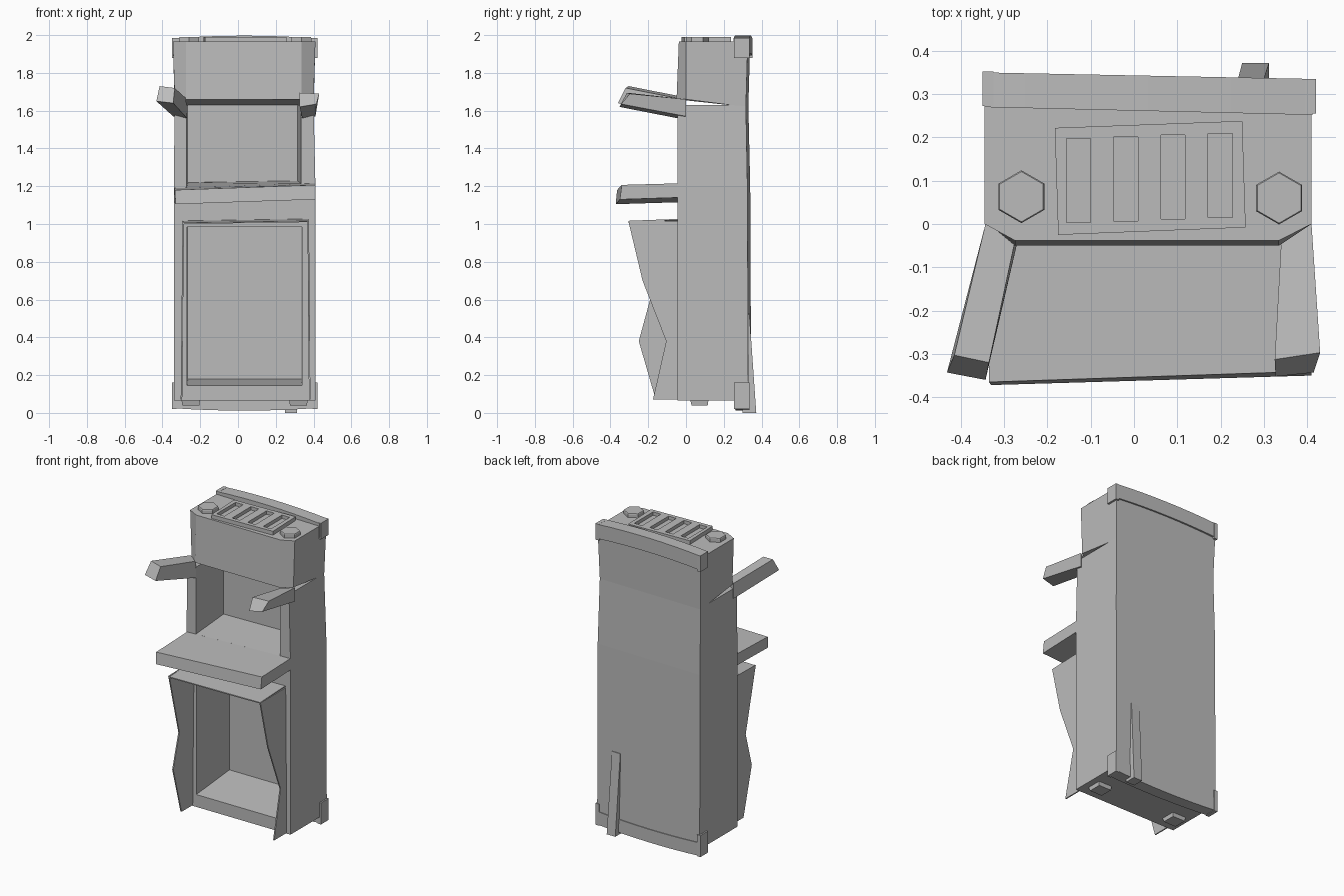
import bpy, bmesh, math

cube = bpy.data.objects.get("Cube")
if cube:
    bpy.data.objects.remove(cube, do_unlink=True)

grey = bpy.data.materials.new("plain_grey")
grey.use_nodes = True
grey.diffuse_color = (0.5, 0.5, 0.5, 1)
bsdf = next(n for n in grey.node_tree.nodes if n.type == 'BSDF_PRINCIPLED')
bsdf.inputs["Base Color"].default_value = (0.5, 0.5, 0.5, 1)


def loft(name, sections):
    """Solid through matching rings of 3D points, capped at both ends."""
    bm = bmesh.new()
    rings = [[bm.verts.new(p) for p in s] for s in sections]
    n = len(rings[0])
    for a, b in zip(rings, rings[1:]):
        for i in range(n):
            j = (i + 1) % n
            bm.faces.new((a[i], a[j], b[j], b[i]))
    bm.faces.new(rings[0][::-1])
    bm.faces.new(rings[-1])
    bmesh.ops.recalc_face_normals(bm, faces=bm.faces)
    mesh = bpy.data.meshes.new(name)
    bm.to_mesh(mesh)
    bm.free()
    mesh.materials.append(grey)
    ob = bpy.data.objects.new(name, mesh)
    bpy.context.collection.objects.link(ob)
    return ob


def rect(x0, x1, y0, y1, z):
    return [(x0, y0, z), (x1, y0, z), (x1, y1, z), (x0, y1, z)]


def face_xz(x0, x1, y, z0, z1):
    return [(x0, y, z0), (x1, y, z0), (x1, y, z1), (x0, y, z1)]


def box(name, x0, x1, y0, y1, z0, z1):
    return loft(name, [rect(x0, x1, y0, y1, z0), rect(x0, x1, y0, y1, z1)])


def cut(ob, cutters):
    """Subtract the cutters, then bake the result and remove them."""
    for c in cutters:
        m = ob.modifiers.new("cut", 'BOOLEAN')
        m.operation = 'DIFFERENCE'
        m.solver = 'EXACT'
        m.object = c
        c.hide_render = True
    deps = bpy.context.evaluated_depsgraph_get()
    mesh = bpy.data.meshes.new_from_object(ob.evaluated_get(deps))
    ob.modifiers.clear()
    ob.data = mesh
    for c in cutters:
        bpy.data.objects.remove(c, do_unlink=True)


def body_ring(x0, x1, back_left, back_right, z):
    return [(x0, -0.045, z), (x1, -0.045, z), (x1, back_right, z), (x0, back_left, z)]


# Cabinet with the two front openings
cabinet = loft("cabinet", [
    body_ring(-0.34, 0.41, 0.345, 0.33, 0.065),
    body_ring(-0.34, 0.41, 0.34, 0.325, 1.2),
    body_ring(-0.335, 0.4, 0.33, 0.317, 1.63)])
upper_cut = loft("upper_cut", [
    face_xz(-0.275, 0.345, -0.2, 1.15, 1.8),
    face_xz(-0.265, 0.315, 0.23, 1.15, 1.8)])
lower_cut = loft("lower_cut", [
    face_xz(-0.27, 0.34, -0.1, 0.14, 0.985),
    face_xz(-0.265, 0.335, 0.29, 0.18, 0.985)])
cut(cabinet, [upper_cut, lower_cut])


# Chamfered header over the upper opening
def header_ring(y_front, z_front, z_back, grow):
    x0, x1 = -0.335 - grow, 0.4 + grow
    return [(x0, 0, z_front), (-0.275, y_front, z_front), (0.335, y_front, z_front),
            (x1, 0, z_front), (x1, 0.317 + grow, z_back), (x0, 0.33 + grow, z_back)]


header = loft("header", [header_ring(-0.05, 1.66, 1.62, 0),
                         header_ring(-0.038, 1.965, 1.965, 0.01)])

# Counter shelf running into the upper opening
shelf = loft("shelf", [
    [(-0.33, -0.372, 1.105), (0.41, -0.35, 1.13), (0.41, -0.34, 1.207), (-0.335, -0.365, 1.18)],
    [(-0.335, -0.046, 1.115), (0.41, -0.046, 1.14), (0.41, -0.046, 1.215), (-0.335, -0.046, 1.19)]])
shelf_inside = loft("shelf_inside", [
    [(-0.28, -0.046, 1.1), (0.35, -0.046, 1.1), (0.35, -0.046, 1.213), (-0.28, -0.046, 1.192)],
    [(-0.28, 0.24, 1.1), (0.35, 0.24, 1.1), (0.35, 0.24, 1.23), (-0.28, 0.24, 1.22)]])

# Arms reaching forward beside the upper opening
right_arm = loft("right_arm", [
    [(-0.343, 0.0, 1.57), (-0.27, -0.045, 1.56), (-0.275, -0.04, 1.665), (-0.343, 0.0, 1.67)],
    [(-0.432, -0.343, 1.65), (-0.343, -0.36, 1.64), (-0.335, -0.32, 1.72), (-0.415, -0.303, 1.73)]])
left_arm = loft("left_arm", [
    [(0.34, -0.045, 1.56), (0.41, 0.0, 1.57), (0.41, 0.0, 1.66), (0.34, -0.04, 1.655)],
    [(0.327, -0.352, 1.62), (0.415, -0.343, 1.635), (0.43, -0.297, 1.69), (0.325, -0.313, 1.695)]])


# Thin side flaps and awning around the lower opening
def flap(name, x_top, x_low, edge):
    outline = [(-0.04, 0.07), (-0.04, 1.015)] + edge
    sides = []
    for off in (-0.004, 0.004):
        sides.append([(x_low + (x_top - x_low) * z + off, y, z) for y, z in outline])
    return loft(name, sides)


flap("right_flap", -0.29, -0.3, [(-0.3, 1.01), (-0.19, 0.6), (-0.25, 0.38), (-0.16, 0.07)])
flap("left_flap", 0.372, 0.38, [(-0.305, 1.015), (-0.23, 0.7), (-0.105, 0.38), (-0.175, 0.07)])
awning = loft("awning", [
    [(-0.29, -0.3, 1.0), (0.373, -0.305, 1.01), (0.373, -0.04, 1.02), (-0.29, -0.04, 1.01)],
    [(-0.29, -0.3, 1.007), (0.373, -0.305, 1.017), (0.373, -0.04, 1.027), (-0.29, -0.04, 1.017)]])


# Bowed trim bands along the top and bottom of the back
def trim(name, z0, z1, bow, front_left):
    rings = []
    for i in range(9):
        t = i / 8
        x = -0.345 + 0.757 * t
        lift = bow * (1 - (2 * t - 1) ** 2)
        y0 = front_left - 0.018 * t
        y1 = 0.35 - 0.015 * t
        rings.append([(x, y0, z0 + lift), (x, y1, z0 + lift),
                      (x, y1, z1 + lift), (x, y0, z1 + lift)])
    return loft(name, rings)


trim("top_trim", 1.89, 1.983, 0.014, 0.27)
trim("bottom_trim", 0.025, 0.11, -0.013, 0.275)
for label, z0, z1 in (("top", 1.88, 1.985), ("bottom", 0.02, 0.16)):
    box(label + "_left_corner", 0.395, 0.42, 0.255, 0.335, z0, z1)
    box(label + "_right_corner", -0.35, -0.325, 0.272, 0.352, z0, z1)

# Leaning strut on the back
strut = loft("back_strut", [rect(0.25, 0.312, 0.3, 0.372, 0.0),
                            rect(0.24, 0.3, 0.3, 0.335, 0.53)])

# Vent plate with four slots on the roof
vent = loft("vent_plate", [
    [(-0.175, -0.025, z), (0.258, -0.008, z), (0.25, 0.238, z), (-0.183, 0.222, z)]
    for z in (1.95, 1.99)])
slots = []
for i in range(4):
    x, y = -0.128 + 0.109 * i, 0.1 + 0.004 * i
    slots.append(box("slot", x - 0.028, x + 0.028, y - 0.097, y + 0.097, 1.968, 2.05))
cut(vent, slots)


# Hexagonal bolts on the roof
def bolt(name, cx, cy, r):
    rings = []
    for z, k in ((1.95, 1), (1.985, 1), (1.99, 0.95)):
        rings.append([(cx + r * k * math.sin(a * math.pi / 3),
                       cy + r * k * math.cos(a * math.pi / 3), z) for a in range(6)])
    return loft(name, rings)


bolt("right_bolt", -0.26, 0.063, 0.061)
bolt("left_bolt", 0.335, 0.06, 0.061)

# Small feet under the front
for name, x in (("right_foot", -0.25), ("left_foot", 0.32)):
    loft(name, [rect(x - 0.045, x + 0.045, 0.03, 0.115, 0.04),
                rect(x - 0.05, x + 0.05, 0.02, 0.12, 0.075)])
